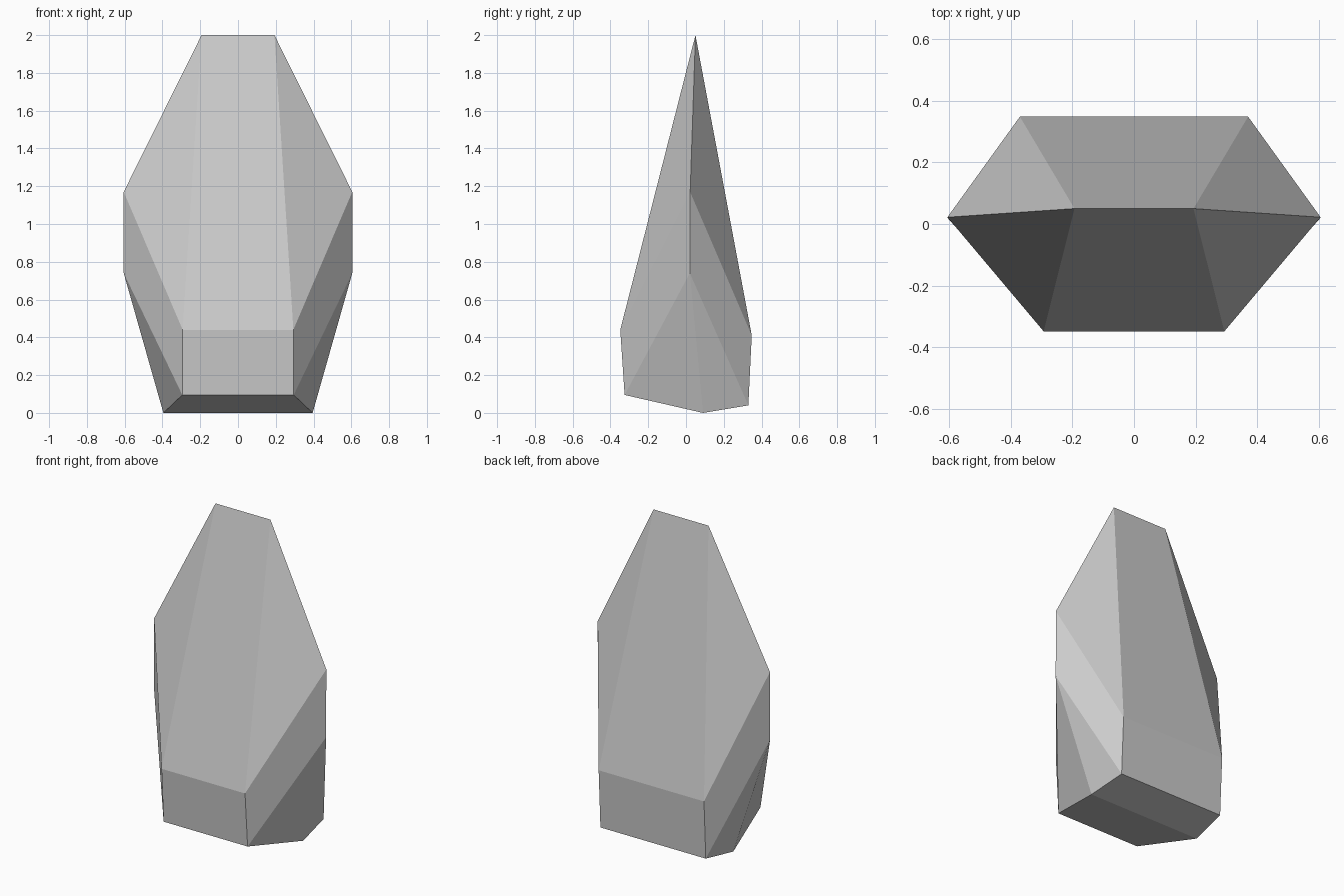
import bpy
import bmesh

cube = bpy.data.objects.get("Cube")
if cube:
    bpy.data.objects.remove(cube, do_unlink=True)

# One plain stone colour
stone = bpy.data.materials.new("stone_grey")
stone.use_nodes = True
grey = (0.6, 0.6, 0.6, 1)
stone.diffuse_color = grey
stone.node_tree.nodes["Principled BSDF"].inputs["Base Color"].default_value = grey

# Corners on the left side; each one is mirrored to the right
corners = {
    "tip": (0.193, 0.05, 2.0),
    "shoulder": (0.605, 0.022, 1.17),
    "waist": (0.605, 0.02, 0.74),
    "foot": (0.395, 0.09, 0.0),
    "front_low": (0.295, -0.325, 0.095),
    "front_high": (0.293, -0.348, 0.44),
    "back_high": (0.37, 0.348, 0.41),
    "back_low": (0.37, 0.33, 0.04),
}

# Facets on each flank
flank = [
    ("tip", "front_high", "shoulder"),
    ("shoulder", "front_high", "front_low", "waist"),
    ("waist", "front_low", "foot"),
    ("waist", "foot", "back_low"),
    ("shoulder", "waist", "back_low", "back_high"),
    ("tip", "shoulder", "back_high"),
]
# Loop of edges bridged straight across the middle
ring = ["tip", "front_high", "front_low", "foot", "back_low", "back_high"]

bm = bmesh.new()
left = {n: bm.verts.new(p) for n, p in corners.items()}
right = {n: bm.verts.new((-x, y, z)) for n, (x, y, z) in corners.items()}
for facet in flank:
    for side in (left, right):
        bm.faces.new([side[n] for n in facet])
for a, b in zip(ring, ring[1:] + ring[:1]):
    bm.faces.new((left[a], right[a], right[b], left[b]))
bmesh.ops.recalc_face_normals(bm, faces=bm.faces)

mesh = bpy.data.meshes.new("rock")
bm.to_mesh(mesh)
bm.free()
mesh.materials.append(stone)
rock = bpy.data.objects.new("rock", mesh)
bpy.context.scene.collection.objects.link(rock)
